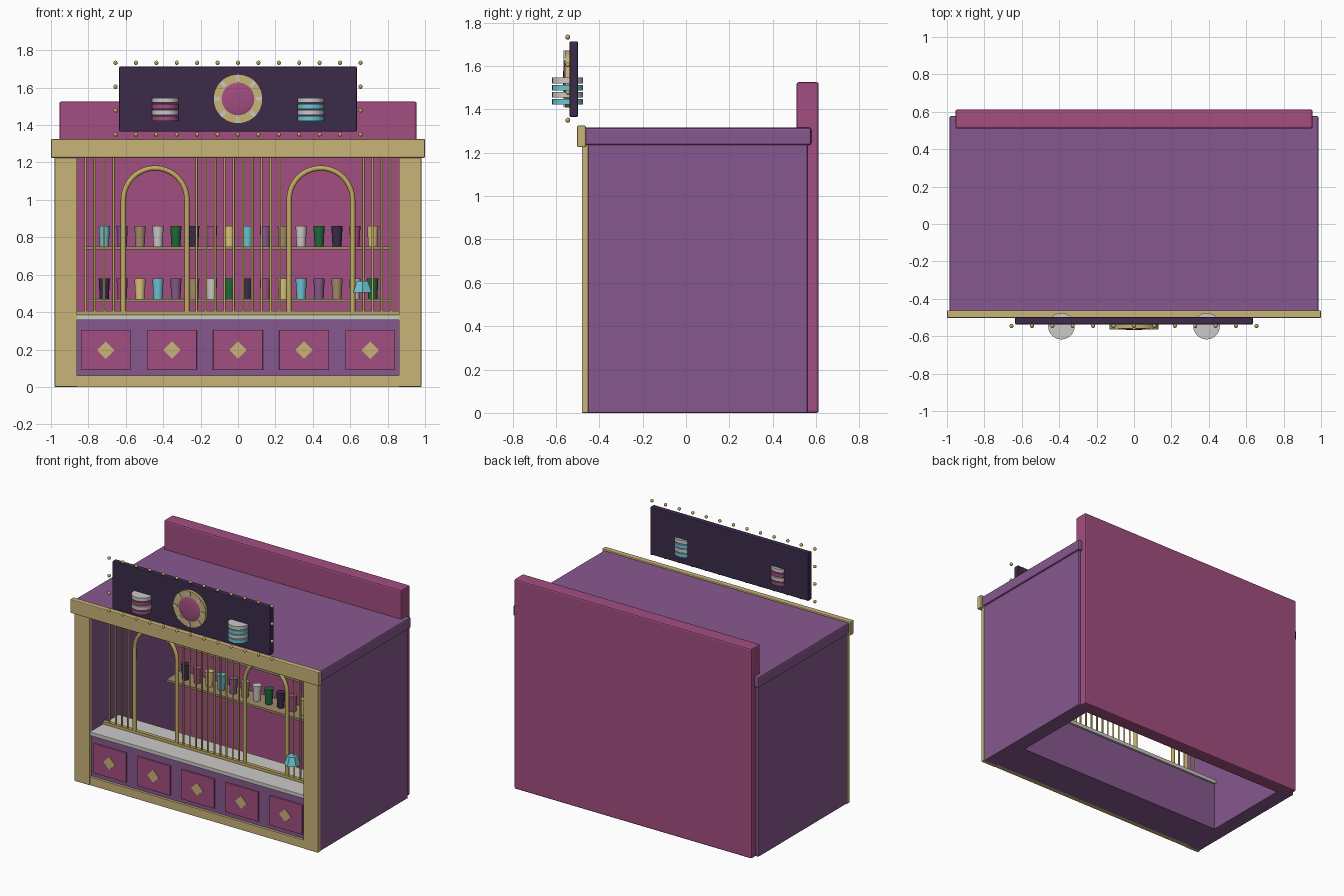
import bpy, math
from mathutils import Vector

if "Cube" in bpy.data.objects:
    bpy.data.objects.remove(bpy.data.objects["Cube"])


def material(name, hexcode):
    rgb = [int(hexcode[i:i + 2], 16) / 255 for i in (0, 2, 4)]
    lin = [c / 12.92 if c < 0.04045 else ((c + 0.055) / 1.055) ** 2.4 for c in rgb]
    m = bpy.data.materials.new(name)
    m.use_nodes = True
    m.diffuse_color = (*lin, 1)
    m.node_tree.nodes["Principled BSDF"].inputs["Base Color"].default_value = (*lin, 1)
    return m


purple = material("purple", "87588F")
magenta = material("magenta", "A24E80")
dark = material("dark_plum", "3C2B4A")
trim = material("pale_brass", "C8B478")
gold = material("gold", "C2AE62")
white = material("off_white", "CCCAC8")
cyan = material("cyan", "6CC6D4")
tan = material("tan", "A58A6C")
green = material("green", "1F6B3C")
yellow = material("cream_yellow", "DCC57C")


def finish(name, mat, smooth=False):
    ob = bpy.context.object
    ob.name = name
    ob.data.materials.append(mat)
    if smooth:
        bpy.ops.object.shade_smooth_by_angle(angle=math.radians(40))
    return ob


def box(name, mat, x, y, z, bevel=0.0):
    """Box from (min, max) ranges."""
    bpy.ops.mesh.primitive_cube_add(size=1, location=[sum(r) / 2 for r in (x, y, z)])
    ob = finish(name, mat)
    size = Vector([r[1] - r[0] for r in (x, y, z)])
    for v in ob.data.vertices:
        v.co = v.co * size
    if bevel:
        b = ob.modifiers.new("bevel", "BEVEL")
        b.width, b.segments = bevel, 2
    return ob


def rod(name, mat, loc, r1, r2, h, sides=16, rot=(0, 0, 0)):
    bpy.ops.mesh.primitive_cone_add(vertices=sides, radius1=r1, radius2=r2, depth=h,
                                    location=loc, rotation=rot)
    return finish(name, mat, sides > 8)


def ball(name, mat, loc, r, scale=(1, 1, 1), seg=12):
    bpy.ops.mesh.primitive_uv_sphere_add(segments=seg, ring_count=seg // 2 + 2, radius=r, location=loc)
    ob = finish(name, mat, True)
    ob.scale = scale
    return ob


# Shell: side walls, back wall with raised top, roof
for side, s in (("left", 1), ("right", -1)):
    box(side + "_wall", purple, sorted((s * 0.86, s * 0.975)), (-0.455, 0.56), (0, 1.25), 0.005)
    box(side + "_post", trim, sorted((s * 0.86, s * 0.98)), (-0.48, -0.45), (0, 1.24), 0.004)
box("back_wall", magenta, (-0.955, 0.955), (0.51, 0.612), (0, 1.525), 0.01)
box("roof", purple, (-0.987, 0.987), (-0.47, 0.578), (1.235, 1.315), 0.01)
box("header_trim", trim, (-1, 1), (-0.502, -0.462), (1.225, 1.325), 0.006)
box("base_trim", trim, (-0.87, 0.87), (-0.474, -0.44), (0, 0.06))

# Counter with decorated panels
box("counter", purple, (-0.87, 0.87), (-0.455, -0.155), (0, 0.36))
box("counter_top", white, (-0.865, 0.865), (-0.472, -0.14), (0.358, 0.386), 0.003)
for i in range(-2, 3):
    x = i * 0.3535
    box("counter_panel", magenta, (x - 0.133, x + 0.133), (-0.466, -0.45), (0.09, 0.305), 0.003)
    rod("panel_diamond", trim, (x, -0.467, 0.197), 0.047, 0.047, 0.008, 4, (math.pi / 2, 0, 0))

# Grille: rail, bars and two arches
GRILLE_Y, ARCH_X, ARCH_R, SPRING_Z = -0.31, 0.443, 0.17, 1.0
box("grille_rail", gold, (-0.86, 0.86), (GRILLE_Y - 0.013, GRILLE_Y + 0.013), (0.384, 0.406))
for k in range(34):
    x = -0.815 + 0.0495 * k
    if abs(abs(x) - ARCH_X) > 0.18:
        rod("grille_bar", gold, (x, GRILLE_Y, 0.82), 0.0065, 0.0065, 0.84, 10)
for s in (-1, 1):
    pts = [(ARCH_R, 0.4)]
    steps = 20
    for j in range(steps + 1):
        a = math.pi * j / steps
        pts.append((ARCH_R * math.cos(a), SPRING_Z + ARCH_R * math.sin(a)))
    pts.append((-ARCH_R, 0.4))
    cu = bpy.data.curves.new("window_arch", "CURVE")
    cu.dimensions = "3D"
    cu.bevel_depth = 0.014
    cu.bevel_resolution = 2
    sp = cu.splines.new("POLY")
    sp.points.add(len(pts) - 1)
    for p, (px, pz) in zip(sp.points, pts):
        p.co = (s * ARCH_X + px, GRILLE_Y, pz, 1)
    cu.materials.append(gold)
    bpy.context.collection.objects.link(bpy.data.objects.new("window_arch", cu))

# Small faceted ornament by the right-hand bars
rod("counter_ornament", cyan, (0.665, GRILLE_Y - 0.015, 0.535), 0.056, 0.034, 0.06, 6)

# Back shelves with a repeating row of cups
cup_mats = [cyan, purple, tan, white, green, dark, magenta, yellow]
for z, start in ((0.75, 0), (0.47, 5)):
    box("shelf", tan, (-0.815, 0.815), (0.34, 0.515), (z - 0.016, z))
    for i in range(16):
        rod("shelf_cup", cup_mats[(i + start) % 8], (-0.715 + 0.0957 * i, 0.42, z + 0.055),
            0.024, 0.03, 0.11, 16)

# Floating sign board with bulbs around it
box("sign_board", dark, (-0.635, 0.635), (-0.537, -0.498), (1.365, 1.713), 0.005)
bulbs = [(-0.655 + 1.31 * i / 12, z) for i in range(13) for z in (1.35, 1.733)]
bulbs += [(s * 0.655, z) for s in (-1, 1) for z in (1.478, 1.605)]
for x, z in bulbs:
    ball("sign_bulb", gold, (x, -0.545, z), 0.0115, seg=10)

# Round medallion: flat ring, domed centre, small studs
MED_Z = 1.54
rod("medallion_ring", trim, (0, -0.546, MED_Z), 0.132, 0.132, 0.024, 40, (math.pi / 2, 0, 0))
ball("medallion_dome", magenta, (0, -0.552, MED_Z), 0.095, (1, 0.16, 1), 32)
for k in range(8):
    a = k * math.pi / 4
    ob = box("medallion_stud", white, (-0.009, 0.009), (-0.565, -0.545), (-0.017, 0.017))
    ob.rotation_euler[1] = a
    ob.location = (0.113 * math.sin(a), -0.555, MED_Z + 0.113 * math.cos(a))

# Stacked discs set through the sign
for x, colour in ((-0.388, magenta), (0.388, cyan)):
    for i in range(4):
        rod("stack_disc", white if i % 2 else colour, (x, -0.546, 1.435 + 0.0325 * i),
            0.071, 0.071, 0.026, 28)
